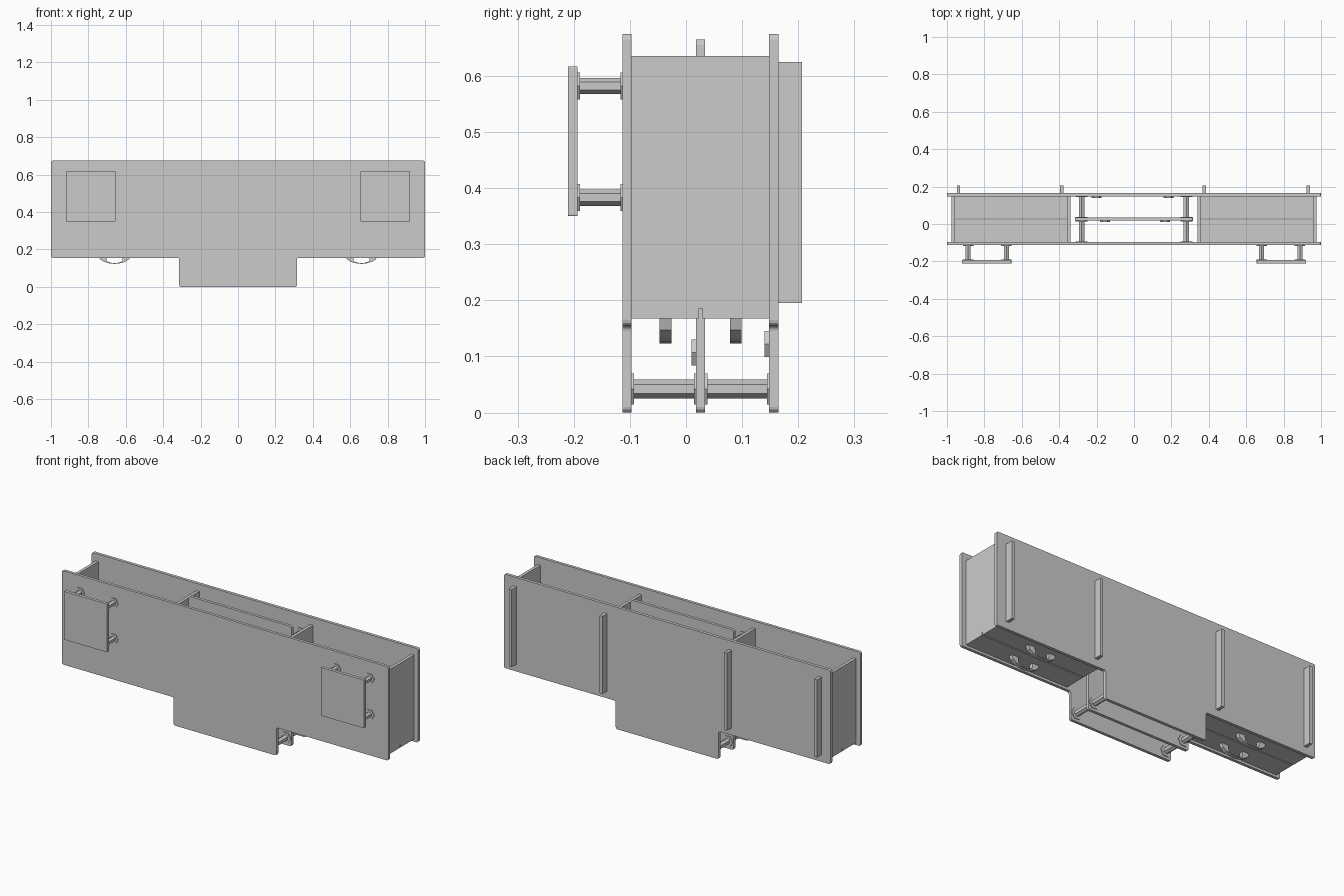
import bpy, bmesh, math
from mathutils import Matrix

if "Cube" in bpy.data.objects:
    bpy.data.objects.remove(bpy.data.objects["Cube"])


def finish(bm, name):
    bmesh.ops.recalc_face_normals(bm, faces=bm.faces)
    me = bpy.data.meshes.new(name)
    bm.to_mesh(me)
    bm.free()
    ob = bpy.data.objects.new(name, me)
    bpy.context.collection.objects.link(ob)
    return ob


def plate(name, pts, y0, y1, r=0.0):
    """Extrude an x/z outline along y, rounding its corners by r."""
    bm = bmesh.new()
    f = bm.faces.new([bm.verts.new((x, y0, z)) for x, z in pts])
    ext = bmesh.ops.extrude_face_region(bm, geom=[f])
    for v in ext["geom"]:
        if isinstance(v, bmesh.types.BMVert):
            v.co.y = y1
    if r:
        edges = [e for e in bm.edges if abs(e.verts[0].co.y - e.verts[1].co.y) > 1e-5]
        bmesh.ops.bevel(bm, geom=edges, offset=r, segments=3, profile=0.5, affect='EDGES')
    return finish(bm, name)


def box(name, x0, x1, y0, y1, z0, z1, r=0.0):
    x0, x1 = sorted((x0, x1))
    return plate(name, [(x0, z0), (x1, z0), (x1, z1), (x0, z1)], y0, y1, r)


def hex_rod(bm, x, z, y0, y1, r, turn=0.0):
    m = (Matrix.Translation((x, (y0 + y1) / 2, z)) @ Matrix.Rotation(math.pi / 2, 4, 'X')
         @ Matrix.Rotation(turn, 4, 'Z'))
    bmesh.ops.create_cone(bm, cap_ends=True, segments=6, radius1=r, radius2=r,
                          depth=y1 - y0, matrix=m)


def standoff(name, x, z, y0, y1, r=0.0145, fr=0.028):
    """Hexagonal spacer with a thin flange at both ends."""
    bm = bmesh.new()
    hex_rod(bm, x, z, y0, y1, r)
    hex_rod(bm, x, z, y0, y0 + 0.004, fr, math.pi / 6)
    hex_rod(bm, x, z, y1 - 0.004, y1, fr, math.pi / 6)
    return finish(bm, name)


# Front and back plates with a lower centre tab
outline = [(-1, .155), (-.315, .155), (-.315, 0), (.315, 0), (.315, .155),
           (1, .155), (1, .675), (-1, .675)]
plate("front_plate", outline, -.113, -.097, .01)
plate("back_plate", outline, .148, .165, .01)

# Middle plate between them
box("middle_plate", -.315, .315, .018, .034, 0, .665, .01)

for s, side in ((-1, "left"), (1, "right")):
    # Side compartment: walls and two-piece floor
    box(f"{side}_outer_wall", s * .958, s * .975, -.097, .148, .185, .635)
    box(f"{side}_inner_wall", s * .34, s * .357, -.097, .148, .185, .635)
    box(f"{side}_floor_front", s * .34, s * .975, -.097, .023, .168, .186)
    box(f"{side}_floor_back", s * .34, s * .975, .029, .148, .168, .186)

    # Curved straps hanging under the floor
    outer = [(-.085, .169), (-.078, .147), (-.055, .133), (-.028, .126), (0, .123)]
    inner = [(0, .127), (-.025, .13), (-.042, .138), (-.045, .169)]
    arc = outer + [(-x, z) for x, z in outer[-2::-1]]
    arc += [(-x, z) for x, z in inner[:0:-1]] + inner
    for y, row in ((-.047, "front"), (.078, "back")):
        plate(f"{side}_{row}_strap", [(x + s * .66, z) for x, z in arc], y, y + .021)

    # Front board on four standoffs
    box(f"{side}_board", s * .655, s * .92, -.21, -.193, .35, .617, .003)
    for x in (.682, .887):
        for z in (.383, .582):
            standoff(f"{side}_board_standoff", s * x, z, -.193, -.113)

    # Standoffs carrying the middle plate
    for z in (.042, .57):
        standoff(f"{side}_front_spacer", s * .28, z, -.097, .018, .0167, .032)
        standoff(f"{side}_back_spacer", s * .28, z, .034, .148, .0167, .032)

# Hexagonal bosses on the middle and back plates
for x, z, y in ((-.155, .107, .01), (.165, .107, .01), (-.2, .122, .14), (.185, .122, .14)):
    bm = bmesh.new()
    hex_rod(bm, x, z, y, y + .009, .0265, math.pi / 6)
    finish(bm, "hex_boss")

# Upright bars on the back
for x in (-.938, -.386, .376, .932):
    box("rear_bar", x - .009, x + .009, .165, .207, .195, .625)
